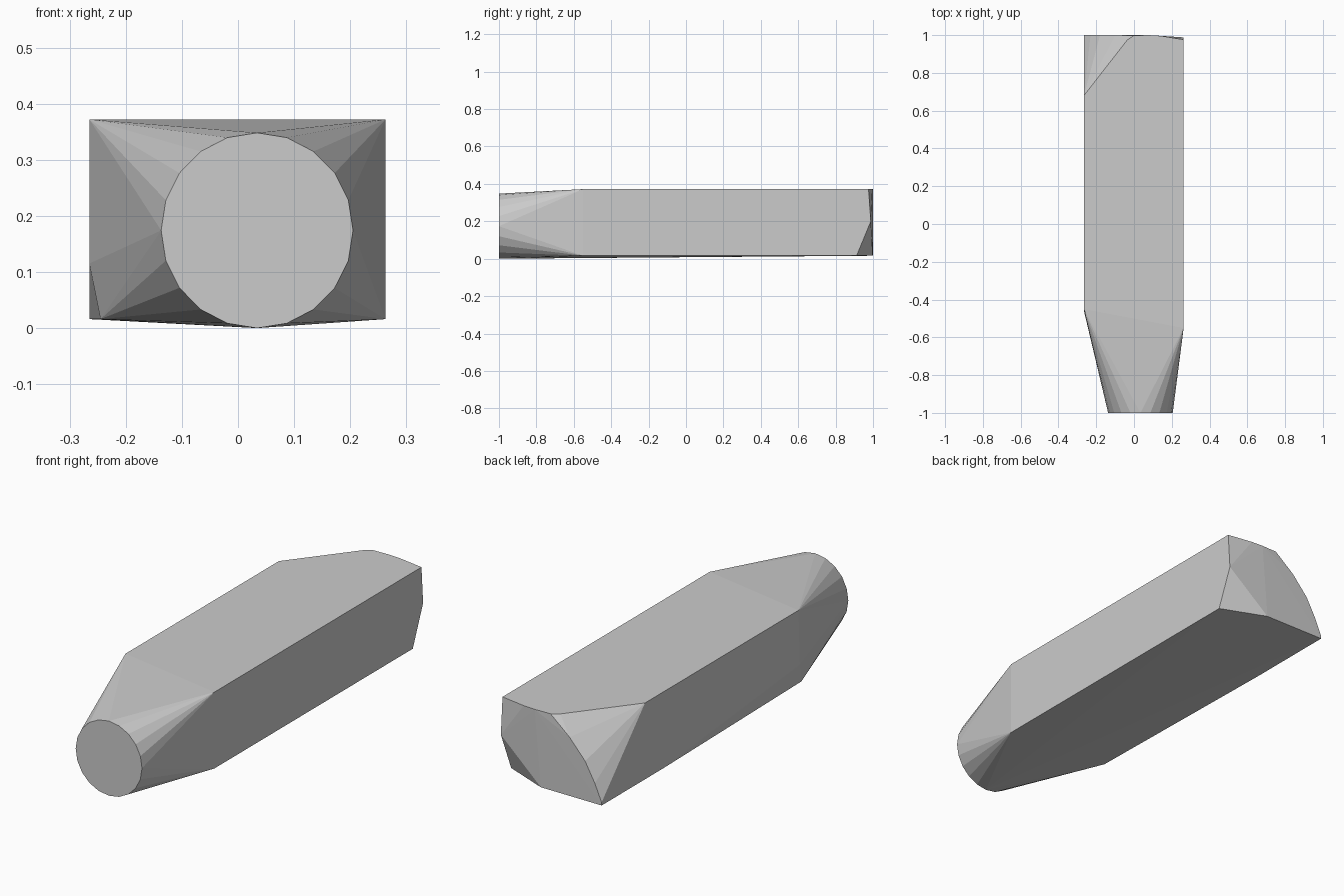
import bpy, bmesh, math

if "Cube" in bpy.data.objects:
    bpy.data.objects.remove(bpy.data.objects["Cube"])

# Round nose outline on the front plane
N = 20
points = [(0.034 + 0.171 * math.cos(2 * math.pi * i / N), -1.0,
           0.174 + 0.174 * math.sin(2 * math.pi * i / N)) for i in range(N)]

# Where the nose taper meets the rectangular body
points += [(-0.265, -0.45, 0.372), (0.263, -0.55, 0.372),
           (0.263, -0.55, 0.016), (-0.265, -0.46, 0.115),
           (-0.245, -0.5, 0.016), (-0.265, 0.55, 0.016)]

# Tail: right edge
points += [(0.263, 0.976, 0.372), (0.263, 0.988, 0.2), (0.263, 0.912, 0.016)]

# Tail: rounded top edge running into the left corner cut
points += [(0.14, 0.996, 0.372), (0.08, 1.0, 0.372), (0.0, 0.998, 0.372),
           (-0.035, 0.975, 0.372), (-0.265, 0.68, 0.372)]

# Tail: arc down the rear plane and the lower edge
points += [(-0.1, 1.0, 0.29), (-0.18, 1.0, 0.2), (-0.23, 1.0, 0.11),
           (-0.265, 1.0, 0.03), (-0.265, 1.0, 0.016), (0.05, 0.998, 0.016)]

# Wrap the sections in one convex shell
bm = bmesh.new()
for p in points:
    bm.verts.new(p)
hull = bmesh.ops.convex_hull(bm, input=bm.verts)
loose = [v for v in bm.verts if not v.link_faces]
bmesh.ops.delete(bm, geom=loose, context='VERTS')
bmesh.ops.dissolve_limit(bm, angle_limit=math.radians(0.2),
                         verts=bm.verts, edges=bm.edges)
bmesh.ops.recalc_face_normals(bm, faces=bm.faces)

mesh = bpy.data.meshes.new("tapered_body")
bm.to_mesh(mesh)
bm.free()
body = bpy.data.objects.new("tapered_body", mesh)
bpy.context.collection.objects.link(body)
